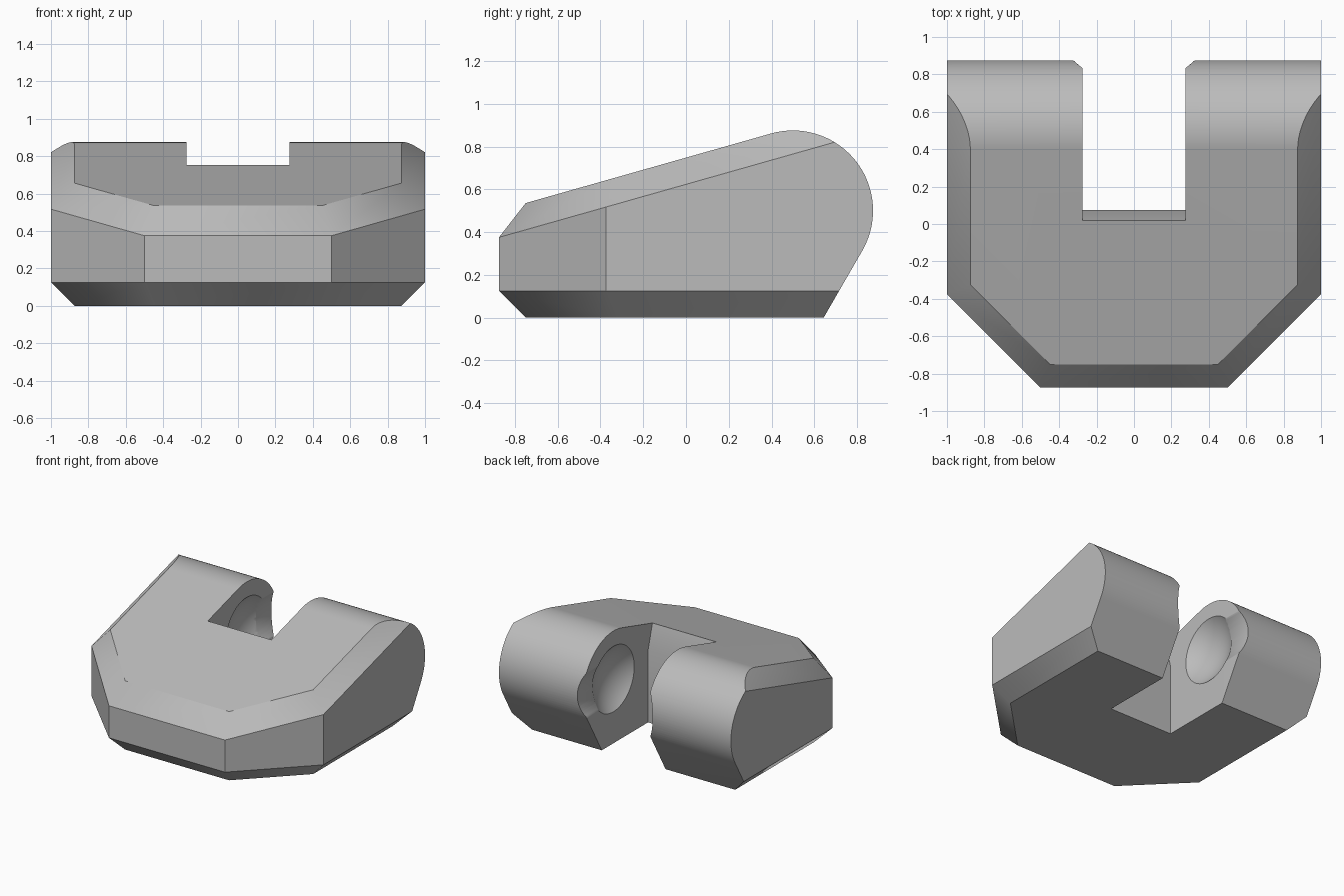
import bpy, bmesh, math
from mathutils import Vector, Matrix

cube = bpy.data.objects.get("Cube")
if cube:
    bpy.data.objects.remove(cube, do_unlink=True)

# Main dimensions
R = 0.375                  # pivot end radius
PY = PZ = 0.5              # pivot centre
FRONT = 0.875
BEVEL = 0.125
GAP = 0.275                # half width of the slot
CLEAR = 0.425              # slot wall distance from pivot
SLOPE = math.asin(R / (PY + FRONT))   # pitch of the top face
S = math.tan(SLOPE)
TOP0 = 0.5 + FRONT * S     # top height at y = 0

grey = bpy.data.materials.new("grey_plastic")
grey.use_nodes = True
grey.diffuse_color = (0.5, 0.5, 0.5, 1)
grey.node_tree.nodes["Principled BSDF"].inputs["Base Color"].default_value = (0.5, 0.5, 0.5, 1)


def prism(bm, profile, half):
    """Extrude a y-z profile between x = -half and x = half."""
    face = bm.faces.new([bm.verts.new((-half, y, z)) for y, z in profile])
    ext = bmesh.ops.extrude_face_region(bm, geom=[face])
    verts = [g for g in ext["geom"] if isinstance(g, bmesh.types.BMVert)]
    bmesh.ops.translate(bm, verts=verts, vec=(2 * half, 0, 0))
    bmesh.ops.recalc_face_normals(bm, faces=bm.faces[:])


def make_object(name, bm):
    mesh = bpy.data.meshes.new(name)
    bm.to_mesh(mesh)
    bm.free()
    mesh.materials.append(grey)
    obj = bpy.data.objects.new(name, mesh)
    bpy.context.collection.objects.link(obj)
    return obj


def trim(bm, normal, offset):
    """Keep the side where normal . p <= offset and cap the cut."""
    n = Vector(normal)
    bmesh.ops.bisect_plane(bm, geom=bm.verts[:] + bm.edges[:] + bm.faces[:], dist=1e-6,
                           plane_co=n * (offset / n.length_squared), plane_no=n,
                           clear_outer=True)
    bmesh.ops.holes_fill(bm, edges=[e for e in bm.edges if e.is_boundary], sides=0)


# Body: wedge with a round pivot end
profile = [(-FRONT, 0), (PY + (R - PZ * 0.5) / math.cos(math.pi / 6), 0)]
start, end, steps = -math.pi / 6, math.pi / 2 + SLOPE, 40
for i in range(steps + 1):
    a = start + (end - start) * i / steps
    profile.append((PY + R * math.cos(a), PZ + R * math.sin(a)))
profile.append((-FRONT, TOP0 - FRONT * S))
bm = bmesh.new()
prism(bm, profile, 1.0)

# Angled front corners, then bevels along every outer wall
q = math.sqrt(0.5)
corner = 1.375 * q
walls = [((0, -1), FRONT), ((q, -q), corner), ((-q, -q), corner), ((1, 0), 1), ((-1, 0), 1)]
for (nx, ny), d in walls[1:3]:
    trim(bm, (nx, ny, 0), d)
for (nx, ny), d in walls:
    trim(bm, (nx, ny - S, 1), TOP0 + d - BEVEL)
    trim(bm, (nx, ny, -1), d - BEVEL)
bmesh.ops.remove_doubles(bm, verts=bm.verts[:], dist=1e-5)
bmesh.ops.recalc_face_normals(bm, faces=bm.faces[:])
body = make_object("forked_wedge", bm)

# Slot cutter with a leaning upper wall
wall_y = PY - CLEAR
kink = PZ + CLEAR * math.tan(SLOPE / 2)
bm = bmesh.new()
prism(bm, [(wall_y, -0.2), (1.2, -0.2), (1.2, kink + 0.6), (wall_y - 0.6 * S, kink + 0.6),
           (wall_y, kink)], GAP)
cutters = [make_object("slot_cutter", bm)]

# Ball socket cutter
bm = bmesh.new()
turn = Matrix.Translation((0, PY, PZ)) @ Matrix.Rotation(math.pi / 2, 4, "Y")
bmesh.ops.create_uvsphere(bm, u_segments=64, v_segments=48, radius=R, matrix=turn)
cutters.append(make_object("socket_cutter", bm))

# Entry channel cutter leading from the back into the sockets
bm = bmesh.new()
turn = Matrix.Translation((0, PY + 0.3, PZ)) @ Matrix.Rotation(math.pi / 2, 4, "X")
bmesh.ops.create_cone(bm, cap_ends=True, segments=96, radius1=0.325, radius2=0.325,
                      depth=0.6, matrix=turn)
cutters.append(make_object("channel_cutter", bm))

# Cut and clean up
bpy.ops.object.select_all(action="DESELECT")
body.select_set(True)
bpy.context.view_layer.objects.active = body
for cutter in cutters:
    cutter.hide_render = True
    mod = body.modifiers.new(cutter.name, "BOOLEAN")
    mod.operation = "DIFFERENCE"
    mod.solver = "EXACT"
    mod.object = cutter
    bpy.ops.object.modifier_apply(modifier=mod.name)
    bpy.data.objects.remove(cutter, do_unlink=True)

bpy.ops.object.shade_smooth_by_angle(angle=math.radians(34))
